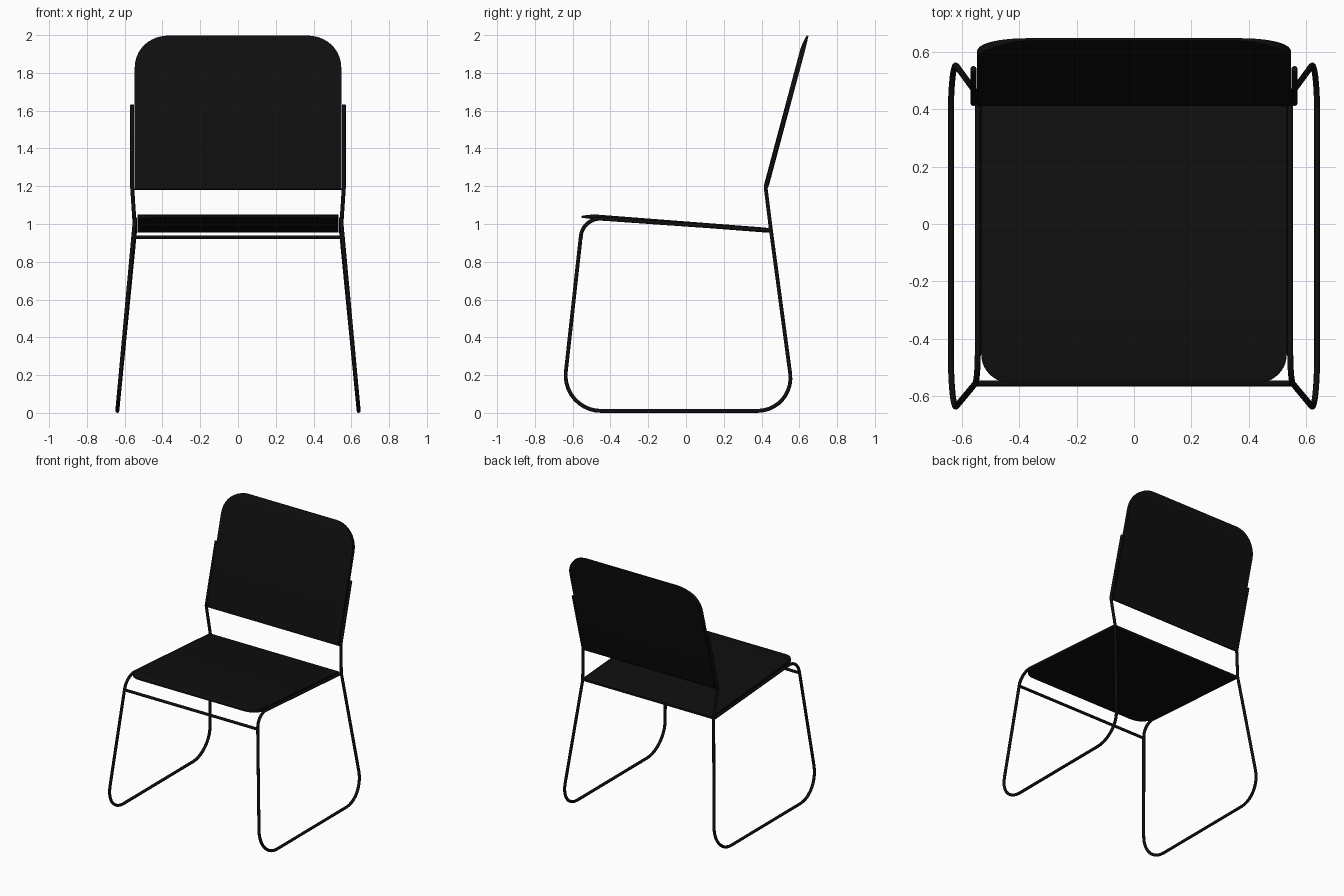
import bpy
import bmesh
import math
from mathutils import Vector

if "Cube" in bpy.data.objects:
    bpy.data.objects.remove(bpy.data.objects["Cube"])

TUBE = 0.0105

black = bpy.data.materials.new("black")
black.use_nodes = True
black.diffuse_color = (0.0045, 0.0045, 0.0045, 1)
black.node_tree.nodes["Principled BSDF"].inputs["Base Color"].default_value = black.diffuse_color


def finish(obj):
    obj.data.materials.append(black)
    bpy.ops.object.select_all(action="DESELECT")
    obj.select_set(True)
    bpy.context.view_layer.objects.active = obj
    if obj.type == "CURVE":
        bpy.ops.object.convert(target="MESH")
    bpy.ops.object.shade_smooth_by_angle(angle=math.radians(40))


def fillet(before, corner, after, trim, steps=10):
    """Circular arc that rounds a corner, starting `trim` away from it."""
    u, v = (before - corner).normalized(), (after - corner).normalized()
    angle = u.angle(v)
    start = corner + u * trim
    centre = corner + (u + v).normalized() * trim / math.cos(angle / 2)
    radius = trim * math.tan(angle / 2)
    arc = []
    for i in range(steps + 1):
        t = (math.pi - angle) * i / steps
        arc.append(centre + (start - centre) * math.cos(t) - u * radius * math.sin(t))
    return arc


def tube(name, path):
    """Round tube through (point, trim) pairs; trim 0 keeps the corner."""
    pts = [Vector(p) for p, _ in path]
    line = []
    for i, (_, trim) in enumerate(path):
        line += fillet(pts[i - 1], pts[i], pts[i + 1], trim) if trim else [pts[i]]
    curve = bpy.data.curves.new(name, "CURVE")
    curve.dimensions = "3D"
    curve.bevel_depth = TUBE
    curve.bevel_resolution = 3
    curve.use_fill_caps = True
    spline = curve.splines.new("POLY")
    spline.points.add(len(line) - 1)
    for point, co in zip(spline.points, line):
        point.co = (*co, 1)
    obj = bpy.data.objects.new(name, curve)
    bpy.context.collection.objects.link(obj)
    finish(obj)


def panel(name, start, end, half_width, corner, thick, lift):
    """Padded board from start to end (y, z), with rounded corners and a
    thin lip at the end; lift moves that lip along the board's normal."""
    a, b = Vector((0, *start)), Vector((0, *end))
    length = (b - a).length
    along = (b - a) / length
    normal = Vector((1, 0, 0)).cross(along)
    if normal.z < 0:
        normal.negate()
    stations = [0, 0.012, 0.03, length - corner]
    stations += [length - corner * (1 - math.sin(math.pi / 2 * i / 10)) for i in range(1, 11)]
    bm = bmesh.new()
    loops = []
    for s in stations:
        d = max(0, s - length + corner)
        w = half_width - corner + math.sqrt(max(0, corner ** 2 - d ** 2))
        lip = max(0, 1 - (length - s) / 0.09)
        heel = max(0, 1 - s / 0.03)
        h = thick / 2 * (1 - 0.65 * lip ** 2 - 0.4 * heel ** 2)
        mid = a + along * s + normal * lift * lip ** 2
        loops.append([bm.verts.new(mid + normal * h * k + Vector((x, 0, 0)))
                      for x, k in ((-w, -1), (w, -1), (w, 1), (-w, 1))])
    for one, two in zip(loops, loops[1:]):
        for i in range(4):
            j = (i + 1) % 4
            bm.faces.new((one[i], one[j], two[j], two[i]))
    bm.faces.new(loops[0])
    bm.faces.new(loops[-1])
    bmesh.ops.recalc_face_normals(bm, faces=bm.faces)
    mesh = bpy.data.meshes.new(name)
    bm.to_mesh(mesh)
    bm.free()
    obj = bpy.data.objects.new(name, mesh)
    bpy.context.collection.objects.link(obj)
    finish(obj)


# Side frames: back post, rear leg, floor runner, front leg and seat rail
for side, x in (("left", 1), ("right", -1)):
    tube(side + "_frame", [
        ((0.56 * x, 0.541, 1.63), 0),
        ((0.56 * x, 0.422, 1.19), 0),
        ((0.545 * x, 0.45, 0.965), 0),
        ((0.639 * x, 0.578, TUBE), 0.2),
        ((0.639 * x, -0.659, TUBE), 0.21),
        ((0.545 * x, -0.546, 1.035), 0.1),
        ((0.545 * x, 0.45, 0.965), 0),
    ])

# Crossbar between the front legs
tube("front_crossbar", [((-0.553, -0.556, 0.93), 0), ((0.553, -0.556, 0.93), 0)])

# Seat board and backrest board
panel("seat", (0.447, 0.966), (-0.553, 1.043), 0.533, 0.1, 0.026, -0.005)
panel("backrest", (0.42, 1.183), (0.638, 1.998), 0.547, 0.18, 0.026, -0.006)
